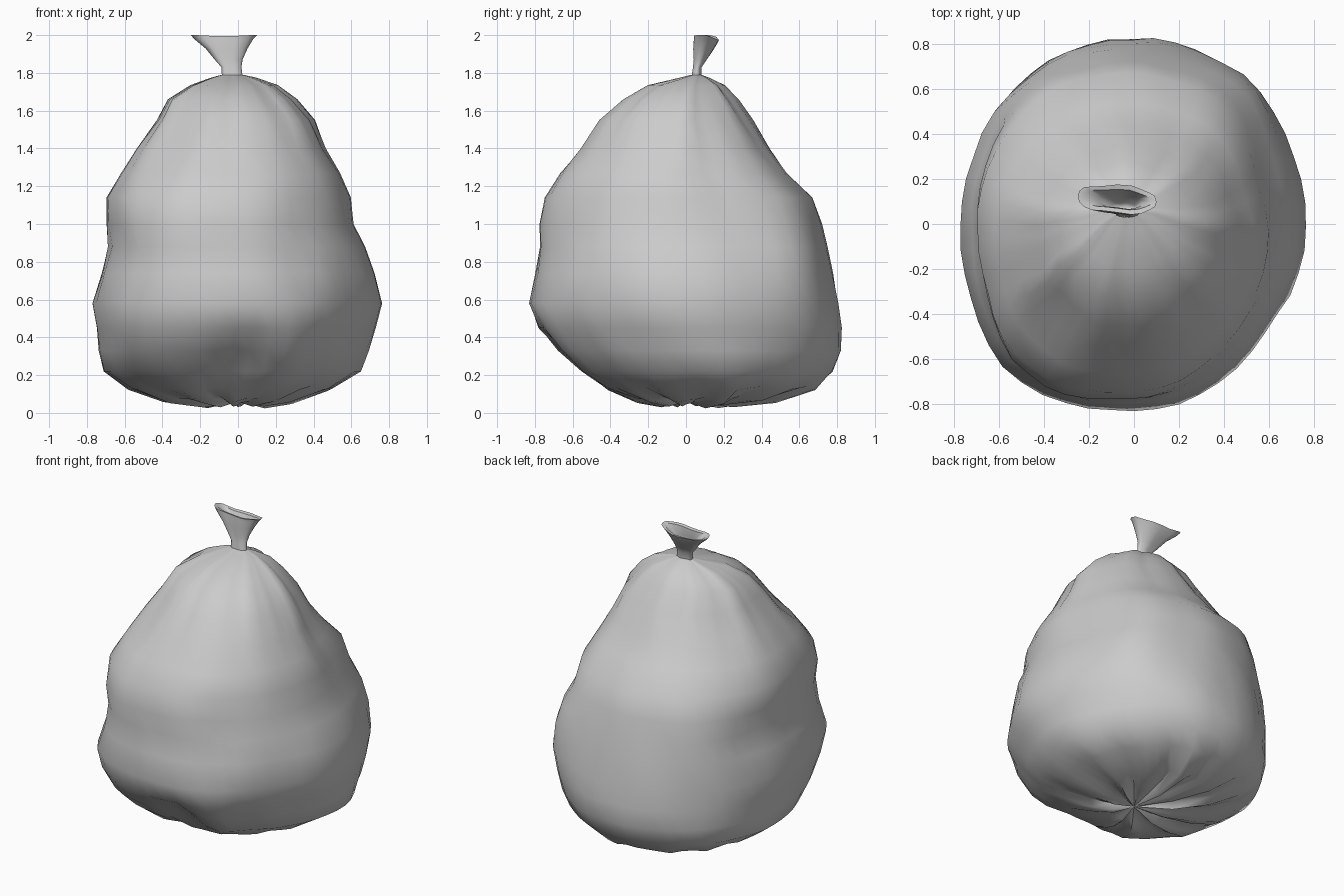
import bpy, bmesh, math
from mathutils import Vector, noise

if "Cube" in bpy.data.objects:
    bpy.data.objects.remove(bpy.data.objects["Cube"])

SEG = 48

def loft(name, rings, pole=None, angle=45):
    """Skin a list of closed rings; optionally close the last ring to a pole."""
    bm = bmesh.new()
    loops = [[bm.verts.new(p) for p in r] for r in rings]
    n = len(rings[0])
    for a, b in zip(loops, loops[1:]):
        for i in range(n):
            j = (i + 1) % n
            bm.faces.new((a[i], b[i], b[j], a[j]))
    if pole:
        tip = bm.verts.new(pole)
        for i in range(n):
            bm.faces.new((loops[-1][i], tip, loops[-1][(i + 1) % n]))
    bmesh.ops.recalc_face_normals(bm, faces=bm.faces)
    me = bpy.data.meshes.new(name)
    bm.to_mesh(me)
    bm.free()
    ob = bpy.data.objects.new(name, me)
    bpy.context.collection.objects.link(ob)
    bpy.context.view_layer.objects.active = ob
    ob.select_set(True)
    bpy.ops.object.shade_smooth_by_angle(angle=math.radians(angle))
    ob.select_set(False)
    return ob

# Bag sections: height, left, right, front, back
sections = [
    (1.79, -.085, .025, .03, .08), (1.775, -.14, .09, -.03, .12),
    (1.735, -.25, .20, -.20, .20), (1.66, -.37, .30, -.33, .27),
    (1.55, -.43, .40, -.46, .35), (1.40, -.54, .47, -.56, .45),
    (1.27, -.62, .55, -.67, .55), (1.14, -.70, .61, -.75, .68),
    (1.00, -.70, .62, -.78, .72), (.88, -.69, .68, -.78, .75),
    (.74, -.72, .73, -.80, .78), (.58, -.77, .77, -.83, .81),
    (.45, -.75, .73, -.79, .83), (.33, -.74, .69, -.70, .83),
    (.22, -.72, .65, -.58, .78), (.13, -.59, .50, -.45, .69),
    (.07, -.40, .30, -.28, .48), (.05, -.20, .15, -.14, .25),
]

# Bulges and dents: angle, height, angular width, height width, amount
bumps = [
    (230, .8, 24, .55, .09), (228, .3, 18, .2, .04), (50, .85, 15, .4, .075),
    (135, .85, 24, .3, .06), (318, .5, 20, .3, -.04), (305, .95, 14, .2, -.02),
    (274, .26, 13, .15, -.13), (232, 1.42, 12, .12, -.06), (292, .25, 9, .15, .05),
    (297, .68, 12, .06, -.03), (20, 1.25, 12, .2, -.04), (90, 1.25, 18, .1, -.02),
]

def bag_point(s, i):
    z, l, r, f, b = s
    deg = 360 * i / SEG
    a = math.radians(deg)
    m = .992
    for ang, h, wa, wz, amt in bumps:
        d = (deg - ang + 180) % 360 - 180
        m += amt * math.exp(-(d / wa) ** 2 - ((z - h) / wz) ** 2)
    # gathers fade out away from the tie and from the base
    g = max(0, (z - 1.3) / .5) * .045 + max(0, (.2 - z) / .2) * .03
    m += g * (math.sin(9 * a + .6) + .6 * math.sin(16 * a))
    d = Vector((math.cos(a), math.sin(a), z))
    m += .018 * noise.noise(d * 2.6 + Vector((3.1, 7.7, 1.3)))
    m += .014 * noise.noise(d * 5.5 + Vector((1.7, 2.2, 8.3)))
    if z < .2:
        z += (.2 - z) * .11 * (math.sin(11 * a + 2) + .6 * math.sin(17 * a))
    return Vector(((l + r) / 2 + (r - l) / 2 * m * math.cos(a),
                   (f + b) / 2 + (b - f) / 2 * m * math.sin(a), max(0, z)))

loft("bag_body", [[bag_point(s, i) for i in range(SEG)] for s in sections],
     pole=(0, 0, .06))

# Gathered neck flaring into an open collar: height, cx, cy, half x, half y
collar = [
    (1.78, -.03, .055, .055, .025), (1.83, -.035, .06, .053, .022),
    (1.87, -.05, .075, .075, .032), (1.92, -.06, .09, .11, .048),
    (1.965, -.075, .105, .155, .058), (1.985, -.075, .11, .175, .062),
    (1.98, -.075, .11, .15, .042), (1.93, -.06, .10, .095, .03),
    (1.87, -.045, .075, .055, .018),
]
CN = 20

def collar_point(s, i):
    z, cx, cy, hx, hy = s
    a = 2 * math.pi * i / CN
    c, n = math.cos(a), math.sin(a)
    flare = max(0, (z - 1.85) / .135)
    m = 1 + .1 * math.sin(5 * a + 1)
    return Vector((cx + hx * math.copysign(abs(c) ** .85, c),
                   cy + hy * m * math.copysign(abs(n) ** .8, n) - .012 * c * flare,
                   min(2, z + flare * (.015 * c * c - .01 * n))))

loft("tied_collar", [[collar_point(s, i) for i in range(CN)] for s in collar],
     pole=(-.04, .07, 1.85))
